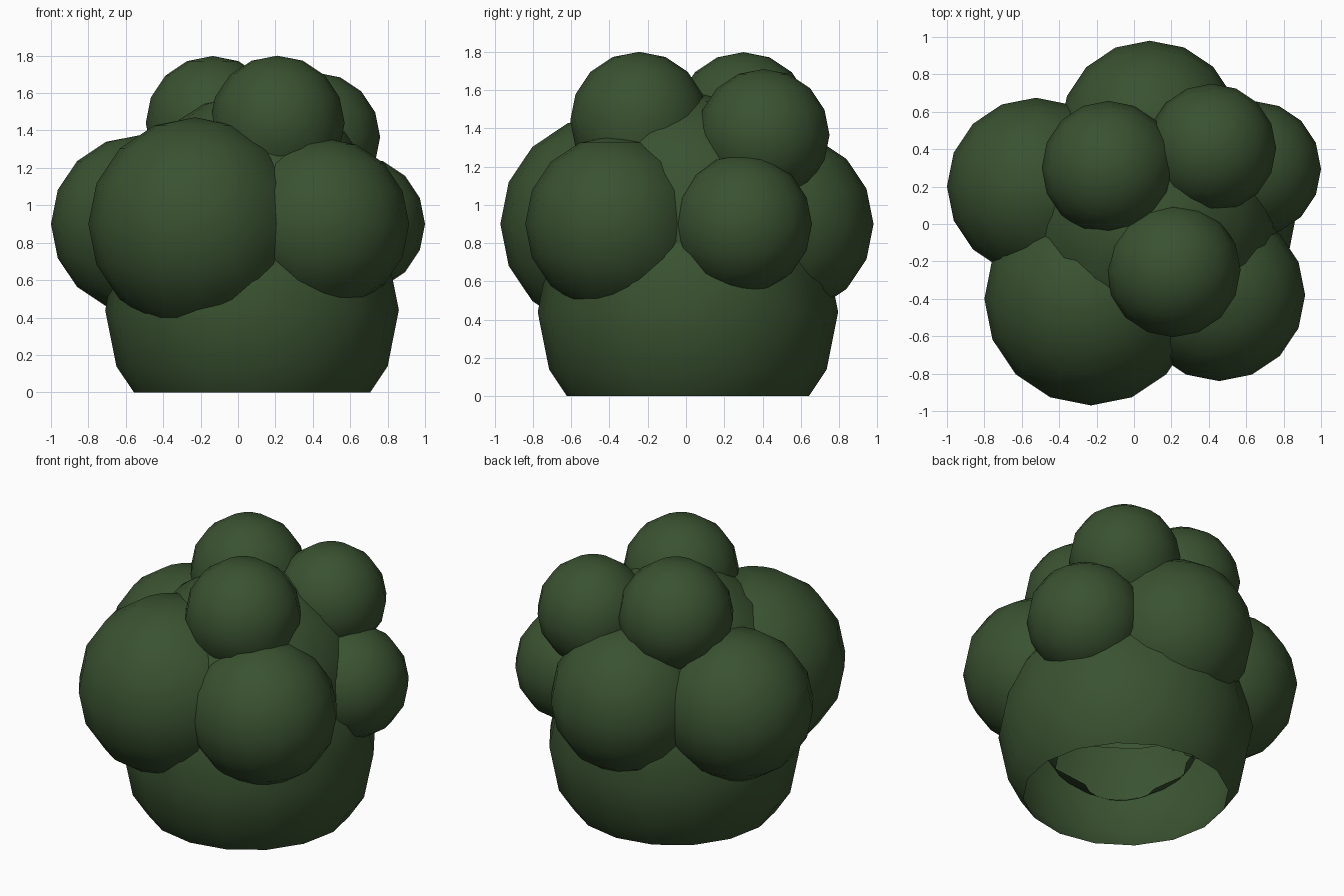
import bpy, bmesh
from mathutils import Vector

if "Cube" in bpy.data.objects:
    bpy.data.objects.remove(bpy.data.objects["Cube"])

green = bpy.data.materials.new("dark_leaf_green")
green.diffuse_color = (0.042, 0.085, 0.030, 1)
green.use_nodes = True
green.node_tree.nodes["Principled BSDF"].inputs["Base Color"].default_value = green.diffuse_color

# Foliage lobes: name, centre, radius
LOBES = [
    ("bush_base", (0.075, 0.01, 0.44), 0.785),
    ("bush_core", (0.08, 0.0, 0.90), 0.695),
    ("front_left_lobe", (-0.23, -0.40, 0.90), 0.57),
    ("left_lobe", (-0.525, 0.20, 0.90), 0.475),
    ("back_lobe", (0.085, 0.50, 0.90), 0.48),
    ("right_lobe", (0.637, 0.295, 0.90), 0.363),
    ("front_right_lobe", (0.455, -0.38, 0.90), 0.46),
    ("top_front_lobe", (0.21, -0.245, 1.44), 0.36),
    ("top_left_lobe", (-0.135, 0.30, 1.44), 0.358),
    ("top_right_lobe", (0.415, 0.405, 1.365), 0.345),
]


def hidden(face, own_index):
    """True when the whole face lies well inside another lobe."""
    for i, (_, c, r) in enumerate(LOBES):
        if i != own_index and all((v.co - Vector(c)).length < r * 0.95 for v in face.verts):
            return True
    return False


for index, (name, centre, radius) in enumerate(LOBES):
    bm = bmesh.new()
    bmesh.ops.create_uvsphere(bm, u_segments=16, v_segments=8, radius=radius)
    bmesh.ops.translate(bm, verts=bm.verts, vec=centre)
    # Open, flat-cut underside of the base
    bmesh.ops.bisect_plane(bm, geom=bm.verts[:] + bm.edges[:] + bm.faces[:],
                           plane_co=(0, 0, 0), plane_no=(0, 0, -1), clear_outer=True)
    # Buried faces are removed, leaving hollow joined lobes
    bmesh.ops.delete(bm, geom=[f for f in bm.faces if hidden(f, index)], context='FACES')
    for f in bm.faces:
        f.smooth = True
    mesh = bpy.data.meshes.new(name)
    bm.to_mesh(mesh)
    bm.free()
    mesh.materials.append(green)
    bpy.context.collection.objects.link(bpy.data.objects.new(name, mesh))
